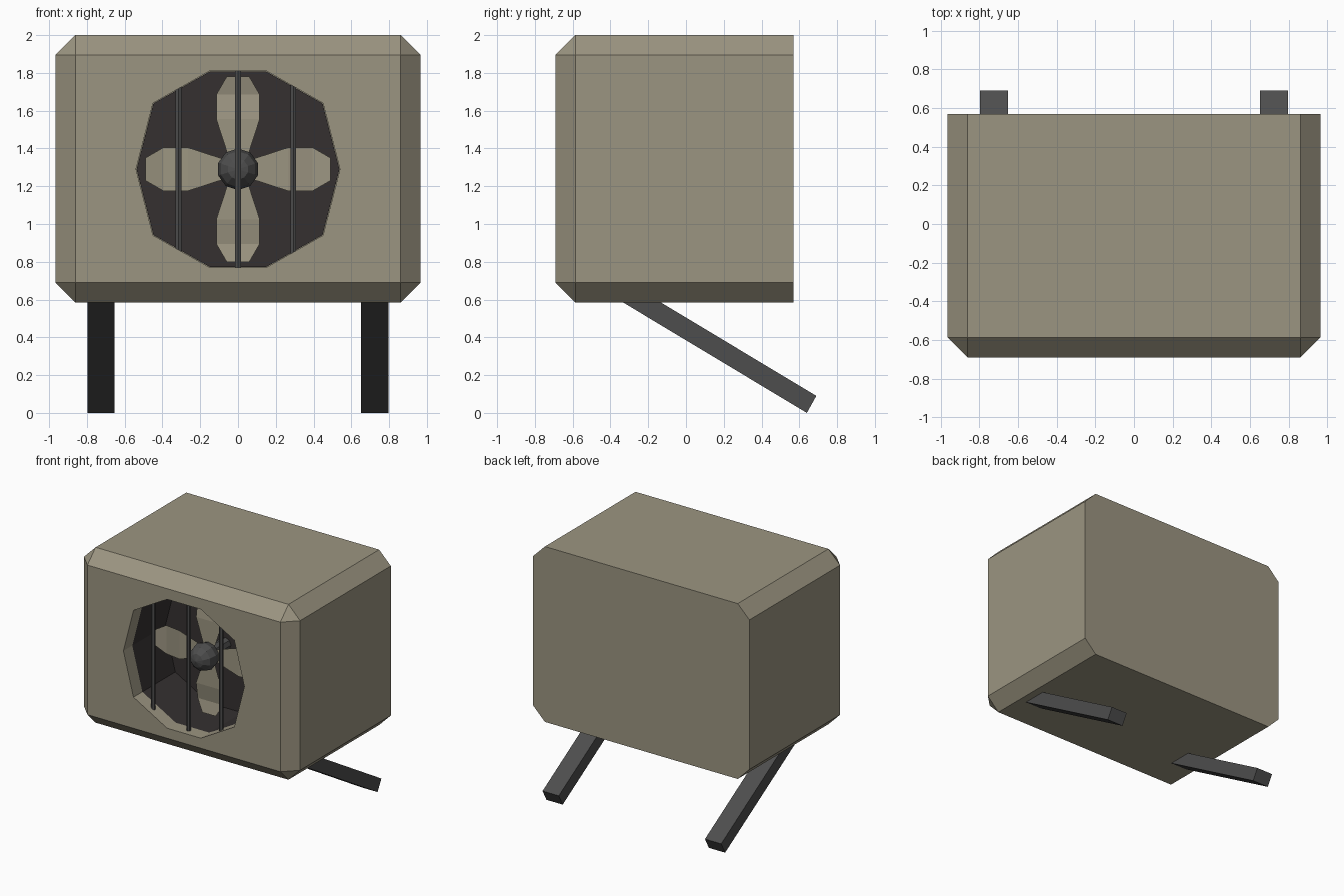
import bpy, bmesh, math
from mathutils import Matrix, Vector

if "Cube" in bpy.data.objects:
    bpy.data.objects.remove(bpy.data.objects["Cube"])

CZ = 1.29  # fan axis height


def material(name, rgb):
    m = bpy.data.materials.new(name)
    m.diffuse_color = (*rgb, 1)
    m.use_nodes = True
    m.node_tree.nodes["Principled BSDF"].inputs["Base Color"].default_value = m.diffuse_color
    return m


shell_mat = material("shell_tan", (0.33, 0.30, 0.22))
dark_mat = material("inner_dark", (0.035, 0.03, 0.03))
metal_mat = material("dark_grey", (0.075, 0.075, 0.075))


def to_object(bm, name, mat):
    bmesh.ops.recalc_face_normals(bm, faces=bm.faces)
    me = bpy.data.meshes.new(name)
    bm.to_mesh(me)
    bm.free()
    me.materials.append(mat)
    ob = bpy.data.objects.new(name, me)
    bpy.context.collection.objects.link(ob)
    return ob


def prism(points, offset):
    """Closed polygon extruded by an offset vector."""
    bm = bmesh.new()
    face = bm.faces.new([bm.verts.new(p) for p in points])
    ext = bmesh.ops.extrude_face_region(bm, geom=[face], use_keep_orig=True)
    moved = [g for g in ext["geom"] if isinstance(g, bmesh.types.BMVert)]
    bmesh.ops.translate(bm, verts=moved, vec=offset)
    return bm


def box(lo, hi):
    pts = [(lo[0], lo[1], lo[2]), (hi[0], lo[1], lo[2]),
           (hi[0], lo[1], hi[2]), (lo[0], lo[1], hi[2])]
    return prism(pts, (0, hi[1] - lo[1], 0))


# Ten-sided fan opening
quarter = [(0.54, 0), (0.45, 0.35), (0.15, 0.52)]
half = quarter + [(-x, z) for x, z in reversed(quarter)]
ring = half + [(x, -z) for x, z in half[-2:0:-1]]


def opening(y, scale=1.0):
    return [(x * scale, y, CZ + z * scale) for x, z in ring]


# Housing: all edges chamfered except the back rim
BACK = 0.57
bm = box((-0.965, -0.69, 0.585), (0.965, BACK, 2.0))
edges = [e for e in bm.edges if any(v.co.y < BACK - 0.01 for v in e.verts)]
bmesh.ops.bevel(bm, geom=edges, offset=0.104, segments=1, affect='EDGES')
housing = to_object(bm, "housing", shell_mat)

# Fan recess
cutter = to_object(prism(opening(-0.9), (0, 0.9 - 0.15, 0)), "recess_cutter", shell_mat)
cutter.hide_render = True
cutter.hide_viewport = True
cut = housing.modifiers.new("recess", 'BOOLEAN')
cut.object = cutter
cut.operation = 'DIFFERENCE'
cut.solver = 'EXACT'

# Dark drum lining behind the rim
bm = prism(opening(-0.58, 0.995), (0, 0.42, 0))
front = [f for f in bm.faces if all(v.co.y < -0.57 for v in f.verts)]
bmesh.ops.delete(bm, geom=front, context='FACES_ONLY')
lining = to_object(bm, "drum_lining", dark_mat)
for f in lining.data.polygons:  # visible side faces the axis and the front
    to_axis = Vector((0, -0.5, CZ)) - f.center
    if f.normal.dot(to_axis) < 0:
        f.flip()

# Four bent fan blades: (radius, half width, y)
rows = [(0.05, 0.045, -0.37), (0.265, 0.115, -0.37),
        (0.395, 0.115, -0.35), (0.49, 0.06, -0.37)]
for i in range(4):
    bm = bmesh.new()
    pairs = [(bm.verts.new((-w, y, r)), bm.verts.new((w, y, r))) for r, w, y in rows]
    for a, b in zip(pairs, pairs[1:]):
        bm.faces.new((a[0], a[1], b[1], b[0]))
    bmesh.ops.solidify(bm, geom=bm.faces[:], thickness=0.03)
    bm.transform(Matrix.Translation((0, 0, CZ)) @ Matrix.Rotation(i * math.pi / 2, 4, 'Y'))
    to_object(bm, f"fan_blade_{i + 1}", shell_mat)

# Hub and shaft
bm = bmesh.new()
bmesh.ops.create_uvsphere(bm, u_segments=10, v_segments=6, radius=0.11)
bm.transform(Matrix.Translation((0, -0.43, CZ)) @ Matrix.Rotation(math.pi / 2, 4, 'X'))
to_object(bm, "fan_hub", metal_mat)
bm = bmesh.new()
bmesh.ops.create_cone(bm, cap_ends=True, segments=8, radius1=0.05, radius2=0.05, depth=0.26)
bm.transform(Matrix.Translation((0, -0.29, CZ)) @ Matrix.Rotation(math.pi / 2, 4, 'X'))
to_object(bm, "fan_shaft", metal_mat)

# Grille bars
for i, (x, h) in enumerate([(-0.315, 0.44), (0.0, 0.53), (0.293, 0.45)]):
    bm = bmesh.new()
    bmesh.ops.create_cone(bm, cap_ends=True, segments=6, radius1=0.017,
                          radius2=0.017, depth=2 * h)
    bm.transform(Matrix.Translation((x, -0.63, CZ)))
    to_object(bm, f"grille_bar_{i + 1}", metal_mat)

# Slanted rear legs
side = [(-0.40, 0.625), (-0.20, 0.625), (0.69, 0.09), (0.64, 0.0)]
for name, cx in (("left_leg", -0.725), ("right_leg", 0.725)):
    to_object(prism([(cx - 0.0725, y, z) for y, z in side], (0.145, 0, 0)), name, metal_mat)
